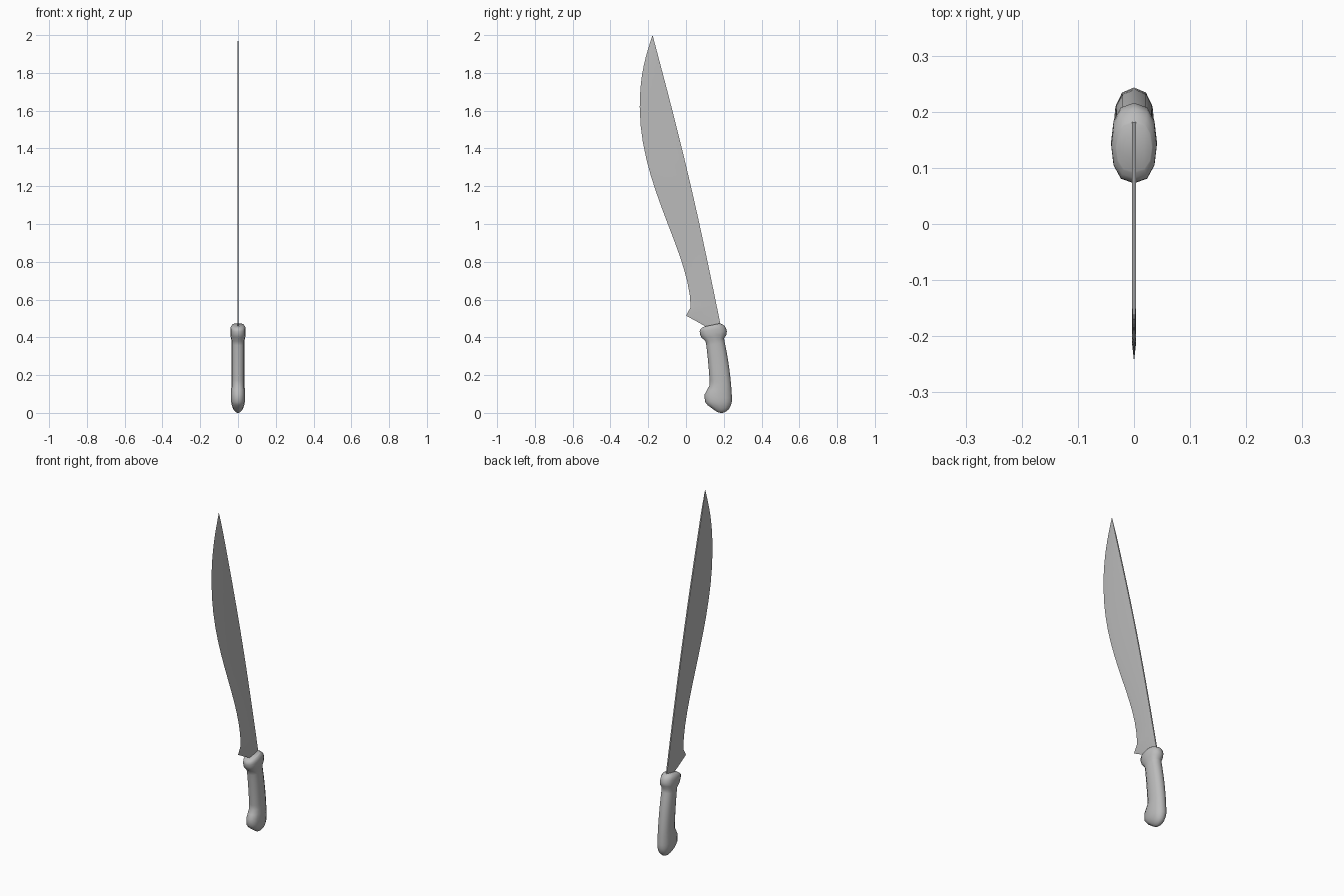
import bpy, bmesh
from math import cos, sin, exp, pi, sqrt, copysign
from mathutils import Vector
from mathutils.geometry import interpolate_bezier

if "Cube" in bpy.data.objects:
    bpy.data.objects.remove(bpy.data.objects["Cube"], do_unlink=True)

COLOUR = (0.5, 0.5, 0.5, 1)
grey = bpy.data.materials.new("plain_grey")
grey.use_nodes = True
grey.diffuse_color = COLOUR
grey.node_tree.nodes["Principled BSDF"].inputs["Base Color"].default_value = COLOUR


def loft(name, rings, smooth_angle):
    """Skin a list of closed rings, capping both ends."""
    bm = bmesh.new()
    loops = [[bm.verts.new(point) for point in ring] for ring in rings]
    for lower, upper in zip(loops, loops[1:]):
        for i in range(len(lower)):
            bm.faces.new((lower[i - 1], lower[i], upper[i], upper[i - 1]))
    bm.faces.new(loops[0])
    bm.faces.new(loops[-1])
    bmesh.ops.recalc_face_normals(bm, faces=bm.faces)
    mesh = bpy.data.meshes.new(name)
    bm.to_mesh(mesh)
    bm.free()
    mesh.materials.append(grey)
    obj = bpy.data.objects.new(name, mesh)
    bpy.context.collection.objects.link(obj)
    bpy.ops.object.select_all(action="DESELECT")
    obj.select_set(True)
    bpy.context.view_layer.objects.active = obj
    bpy.ops.object.shade_smooth_by_angle(angle=smooth_angle)


# Blade: a curved cutting edge against a gently bowed spine
ROOT_Z, TIP_Z = 0.46, 2
BEVEL_SHARE = 0.2


def side_point(y, z):
    return Vector((0, y, z))


def blade_ring(edge):
    rise = (edge.z - ROOT_Z) / (TIP_Z - ROOT_Z)
    spine_y = 0.18 - 0.357 * rise + 0.015 * sin(pi * rise)
    spine = side_point(spine_y, edge.z + 0.02 * (1 - rise))
    shoulder = edge.lerp(spine, BEVEL_SHARE)
    width = (spine - edge).length
    half = Vector((0.0035 * min(1, 0.1 + width / 0.07), 0, 0))
    return [edge, shoulder + half, spine + half, spine - half, shoulder - half]


heel = side_point(0.025, 0.56)
belly = side_point(-0.245, 1.62)
tip = side_point(-0.177, TIP_Z)
lower_edge = interpolate_bezier(
    heel, side_point(0.02, 0.85), side_point(-0.245, 1.2), belly, 14)
upper_edge = interpolate_bezier(
    belly, side_point(-0.245, 1.8), side_point(-0.21, 1.9), tip, 9)
heel_notch = [side_point(0.11, 0.44), side_point(0.1, ROOT_Z), side_point(0, 0.515)]
cutting_edge = heel_notch + lower_edge + upper_edge[1:]
loft("blade", [blade_ring(edge) for edge in cutting_edge], 0.5)

# Handle: curved grip swelling into a pommel below and a collar above
HANDLE_HEIGHT = 0.465
LEVELS, SIDES = 26, 12


def swelling(z, centre, reach):
    return exp(-((z - centre) / reach) ** 4)


def handle_ring(z):
    pommel = swelling(z, 0.08, 0.05)
    collar = swelling(z, 0.43, 0.033)
    front = 0.13 - 0.17 * z * z - 0.03 * pommel - 0.025 * collar
    back = 0.245 - 0.3 * z * z + 0.025 * collar
    half_width = 0.035 + 0.002 * pommel + 0.006 * collar
    # Round off both ends
    past = max(0, 1 - z / 0.07, (z - 0.45) / 0.03)
    shrink = max(0.1, sqrt(1 - past * past))
    middle, half_depth = (front + back) / 2, (back - front) / 2 * shrink
    ring = []
    for i in range(SIDES):
        turn = 2 * pi * i / SIDES
        across = copysign(abs(sin(turn)) ** 0.8, sin(turn))
        along = copysign(abs(cos(turn)) ** 0.9, cos(turn))
        ring.append((half_width * shrink * across,
                     middle + half_depth * along,
                     z * (1 + 0.02 * along)))
    return ring


heights = [HANDLE_HEIGHT * (1 - cos(pi * i / LEVELS)) / 2 for i in range(LEVELS + 1)]
loft("handle", [handle_ring(z) for z in heights], 0.9)
